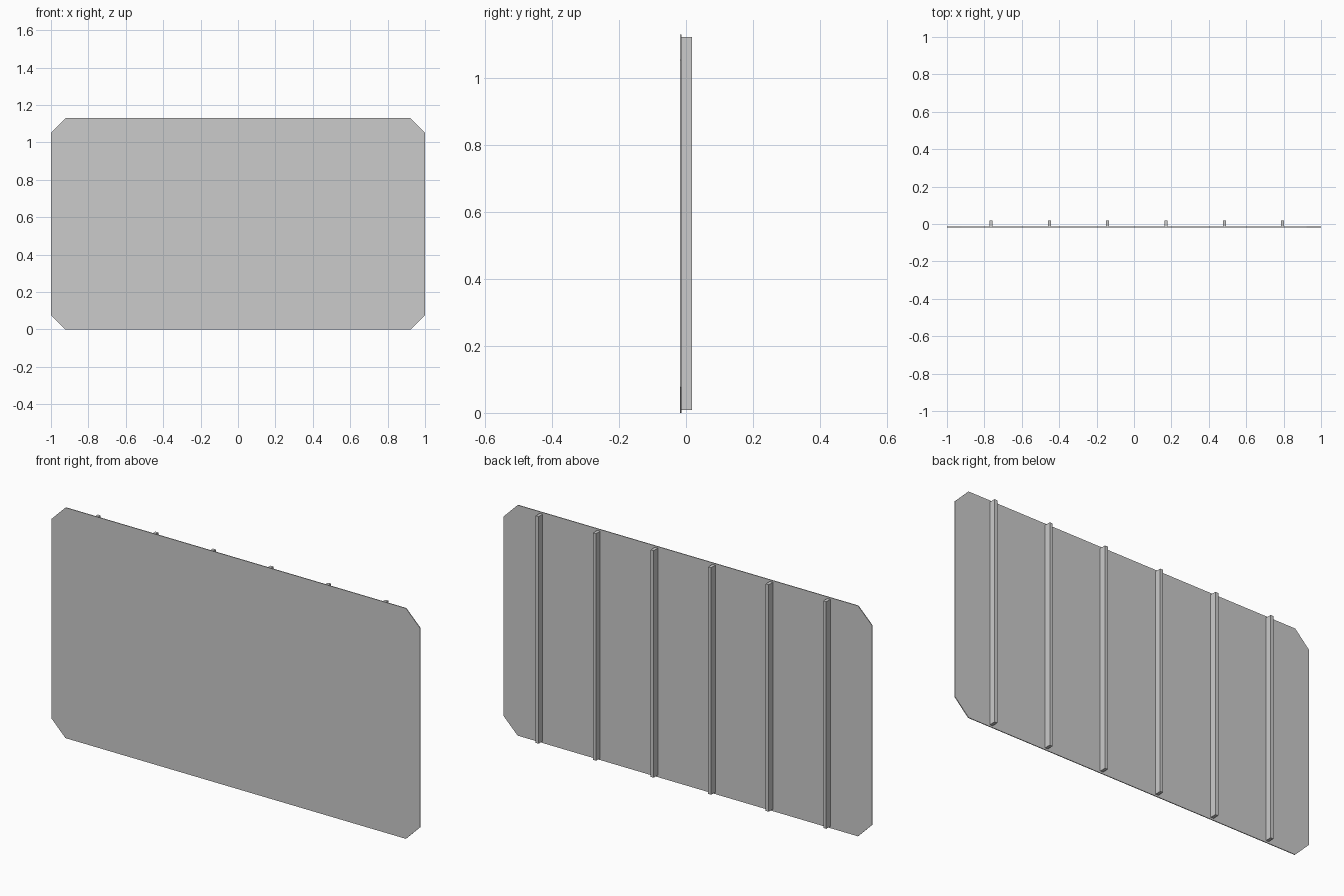
import bpy, bmesh

if "Cube" in bpy.data.objects:
    bpy.data.objects.remove(bpy.data.objects["Cube"])

W, H, C = 1.0, 1.13, 0.077            # half width, height, corner cut
Y_FRONT, Y_SHEET, Y_BACK = -0.018, -0.014, 0.018


def prism(name, profile, y0, y1):
    """Extrude an x-z outline from y0 to y1."""
    bm = bmesh.new()
    face = bm.faces.new([bm.verts.new((x, y0, z)) for x, z in profile])
    ext = bmesh.ops.extrude_face_region(bm, geom=[face])
    verts = [v for v in ext["geom"] if isinstance(v, bmesh.types.BMVert)]
    bmesh.ops.translate(bm, verts=verts, vec=(0, y1 - y0, 0))
    bmesh.ops.recalc_face_normals(bm, faces=bm.faces)
    mesh = bpy.data.meshes.new(name)
    bm.to_mesh(mesh)
    bm.free()
    obj = bpy.data.objects.new(name, mesh)
    bpy.context.collection.objects.link(obj)
    return obj


# Thin sheet with cut corners
prism("panel_sheet",
      [(-W + C, 0), (W - C, 0), (W, C), (W, H - C),
       (W - C, H), (-W + C, H), (-W, H - C), (-W, C)],
      Y_FRONT, Y_SHEET)

# Vertical stiffening ribs on the back
for i in range(6):
    x = -0.765 + i * 0.312
    prism(f"back_rib_{i + 1}",
          [(x - 0.008, 0.009), (x + 0.008, 0.009),
           (x + 0.008, 1.122), (x - 0.008, 1.122)],
          Y_SHEET, Y_BACK)
